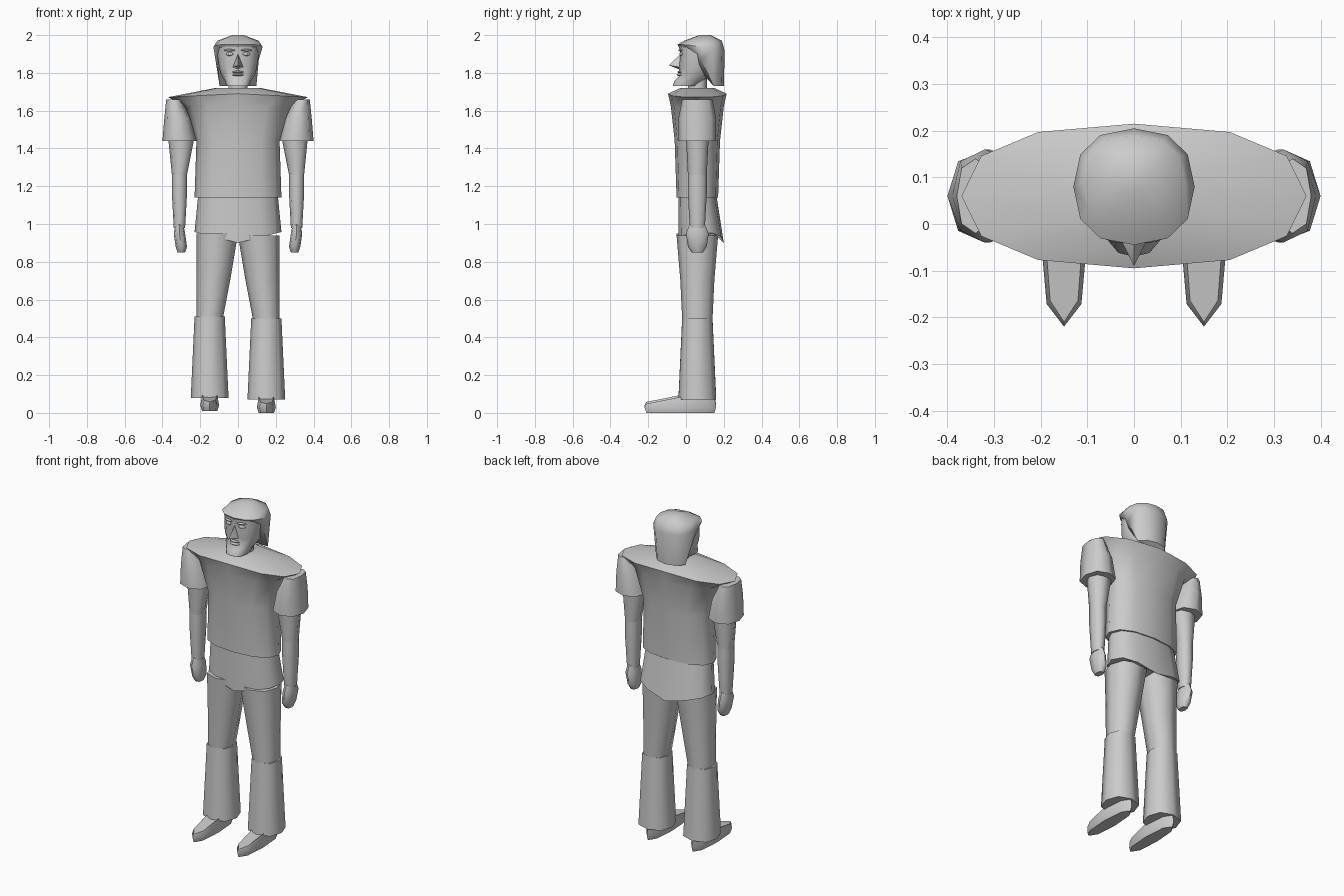
import bpy
import bmesh
from math import cos, sin, tau, radians, copysign
from mathutils import Matrix, Vector

default_cube = bpy.data.objects.get("Cube")
if default_cube:
    bpy.data.objects.remove(default_cube, do_unlink=True)

# One plain colour for the whole figure
shade = .6
colour = (shade, shade, shade, 1)
grey = bpy.data.materials.new("plain_grey")
grey.use_nodes = True
grey.diffuse_color = colour
grey.node_tree.nodes["Principled BSDF"].inputs["Base Color"].default_value = colour

# Shared measures: body midline, side counts and roundness of a cross-section
MIDLINE = .06
LIMB_SIDES = 8
BODY_SIDES = 12
SQUARENESS = .85


def finish(name, bm):
    """Turn a bmesh into a smooth-shaded object with sharp creases kept."""
    bmesh.ops.recalc_face_normals(bm, faces=bm.faces[:])
    for face in bm.faces:
        face.smooth = True
    mesh = bpy.data.meshes.new(name)
    bm.to_mesh(mesh)
    bm.free()
    mesh.set_sharp_from_angle(angle=radians(60))
    mesh.materials.append(grey)
    part = bpy.data.objects.new(name, mesh)
    bpy.context.collection.objects.link(part)


def ring(height, width, depth, x=0, y=MIDLINE):
    """A rounded cross-section given by half width and half depth.
    The height may be a function of x and y, which bends the ring."""
    def corner(turn, side, lift):
        c, s = cos(turn), sin(turn)
        px = side * x + width * copysign(abs(c) ** SQUARENESS, c)
        py = y + depth * copysign(abs(s) ** SQUARENESS, s)
        pz = height(px, py) if callable(height) else height
        return Vector((px, py, pz + lift))
    return corner


def loft(name, *rings, sides=BODY_SIDES, side=1, lift=0):
    """Skin the rings from bottom to top and cap both ends."""
    bm = bmesh.new()
    loops = [[bm.verts.new(corner(tau * i / sides, side, lift)) for i in range(sides)]
             for corner in rings]
    for low, high in zip(loops, loops[1:]):
        for i in range(sides):
            bm.faces.new((low[i - 1], low[i], high[i], high[i - 1]))
    bm.faces.new(loops[0])
    bm.faces.new(loops[-1])
    finish(name, bm)


def ellipsoid(name, centre, radii, turn=0):
    """A small rounded facial feature."""
    bm = bmesh.new()
    bmesh.ops.create_uvsphere(bm, u_segments=BODY_SIDES, v_segments=LIMB_SIDES, radius=1)
    bm.transform(Matrix.Translation(centre) @ Matrix.Rotation(turn, 4, "Z")
                 @ Matrix.Diagonal((*radii, 1)))
    finish(name, bm)


# Edges that do not run level
def shoulder_line(x, y):
    return 1.69 - abs(x) / 20


def hip_line(x, y):
    return .9 + abs(x) / 4


def shoe_top(x, y):
    return .09 + min(y, 0) / 5


def hair_edge(x, y):
    """Long fall at the back, open at the cheeks, fringe at the front."""
    if y > .13:
        return 1.73
    return 1.87 if y > .05 else 1.94 - max(y, 0)


def hair_crown(x, y):
    return 1.95 - max(y, 0) / 6


# Shirt with broad overhanging shoulders
loft("shirt",
     ring(height=1.14, width=.23, depth=.11),
     ring(height=1.44, width=.22, depth=.12),
     ring(height=1.62, width=.28, depth=.14),
     ring(height=shoulder_line, width=.37, depth=.155),
     ring(height=1.72, width=.12, depth=.09))

# Hips, with a lower edge falling to the crotch
loft("hips",
     ring(height=hip_line, width=.23, depth=.12, y=.08),
     ring(height=1.16, width=.21, depth=.1))


def build_arm(label, side):
    def limb(part, *rings):
        loft(label + part, *rings, sides=LIMB_SIDES, side=side)

    limb("_sleeve",
         ring(height=1.44, width=.09, depth=.1, x=.31),
         ring(height=1.56, width=.07, depth=.1, x=.32),
         ring(height=1.66, width=.04, depth=.08, x=.34))
    limb("_upper_arm",
         ring(height=1.26, width=.04, depth=.05, x=.31),
         ring(height=1.46, width=.07, depth=.06, x=.3))
    limb("_forearm",
         ring(height=.98, width=.03, depth=.04, x=.31),
         ring(height=1.16, width=.04, depth=.05, x=.31),
         ring(height=1.27, width=.04, depth=.05, x=.31))
    limb("_hand",
         ring(height=.85, width=.02, depth=.03, x=.3),
         ring(height=.88, width=.03, depth=.05, x=.3),
         ring(height=.95, width=.03, depth=.06, x=.31),
         ring(height=1, width=.02, depth=.04, x=.31))


def build_leg(label, side):
    lift = 0 if side > 0 else .01

    def limb(part, *rings):
        loft(label + part, *rings, sides=LIMB_SIDES, side=side, lift=lift)

    limb("_thigh",
         ring(height=.49, width=.07, depth=.08, x=.15),
         ring(height=.7, width=.09, depth=.09, x=.13),
         ring(height=.94, width=.11, depth=.11, x=.11))
    limb("_trouser_leg",
         ring(height=.07, width=.1, depth=.1, x=.15),
         ring(height=.5, width=.08, depth=.08, x=.15))
    # Long pointed shoe whose top rises towards the ankle
    limb("_shoe",
         ring(height=0, width=.04, depth=.18, x=.15, y=-.03),
         ring(height=.03, width=.05, depth=.19, x=.15, y=-.03),
         ring(height=shoe_top, width=.04, depth=.18, x=.15, y=-.03))


def build_eye(label, side):
    turn = side / 4
    across = side * .045
    ellipsoid(label + "_eye", (across, -.026, 1.9), (.02, .007, .01), turn)
    ellipsoid(label + "_pupil", (across, -.03, 1.9), (.008, .005, .008), turn)
    ellipsoid(label + "_brow", (across, -.03, 1.92), (.03, .008, .006), turn)


for label, side in (("left", 1), ("right", -1)):
    build_arm(label, side)
    build_leg(label, side)
    build_eye(label, side)

# Neck, jutting chin and face
loft("neck",
     ring(height=1.7, width=.05, depth=.05),
     ring(height=1.8, width=.05, depth=.05))
loft("head",
     ring(height=1.73, width=.06, depth=.07, y=0),
     ring(height=1.76, width=.07, depth=.08, y=.02),
     ring(height=1.79, width=.09, depth=.08, y=.05),
     ring(height=1.83, width=.1, depth=.09, y=.05),
     ring(height=1.9, width=.11, depth=.09),
     ring(height=1.95, width=.11, depth=.1))

# Hair cap
loft("hair",
     ring(height=hair_edge, width=.11, depth=.12, y=.08),
     ring(height=hair_crown, width=.13, depth=.125, y=.08),
     ring(height=1.97, width=.11, depth=.1, y=.09),
     ring(height=2, width=.03, depth=.03, y=.1))

# Pointed nose
nose = bmesh.new()
for point in ((0, -.03, 1.9), (0, -.09, 1.84), (.03, -.03, 1.83),
              (-.03, -.03, 1.83), (0, -.04, 1.82), (0, 0, 1.85)):
    nose.verts.new(point)
bmesh.ops.convex_hull(nose, input=nose.verts[:])
finish("nose", nose)

# Lips
ellipsoid("upper_lip", (0, -.03, 1.805), (.03, .015, .007))
ellipsoid("lower_lip", (0, -.03, 1.79), (.03, .02, .007))
